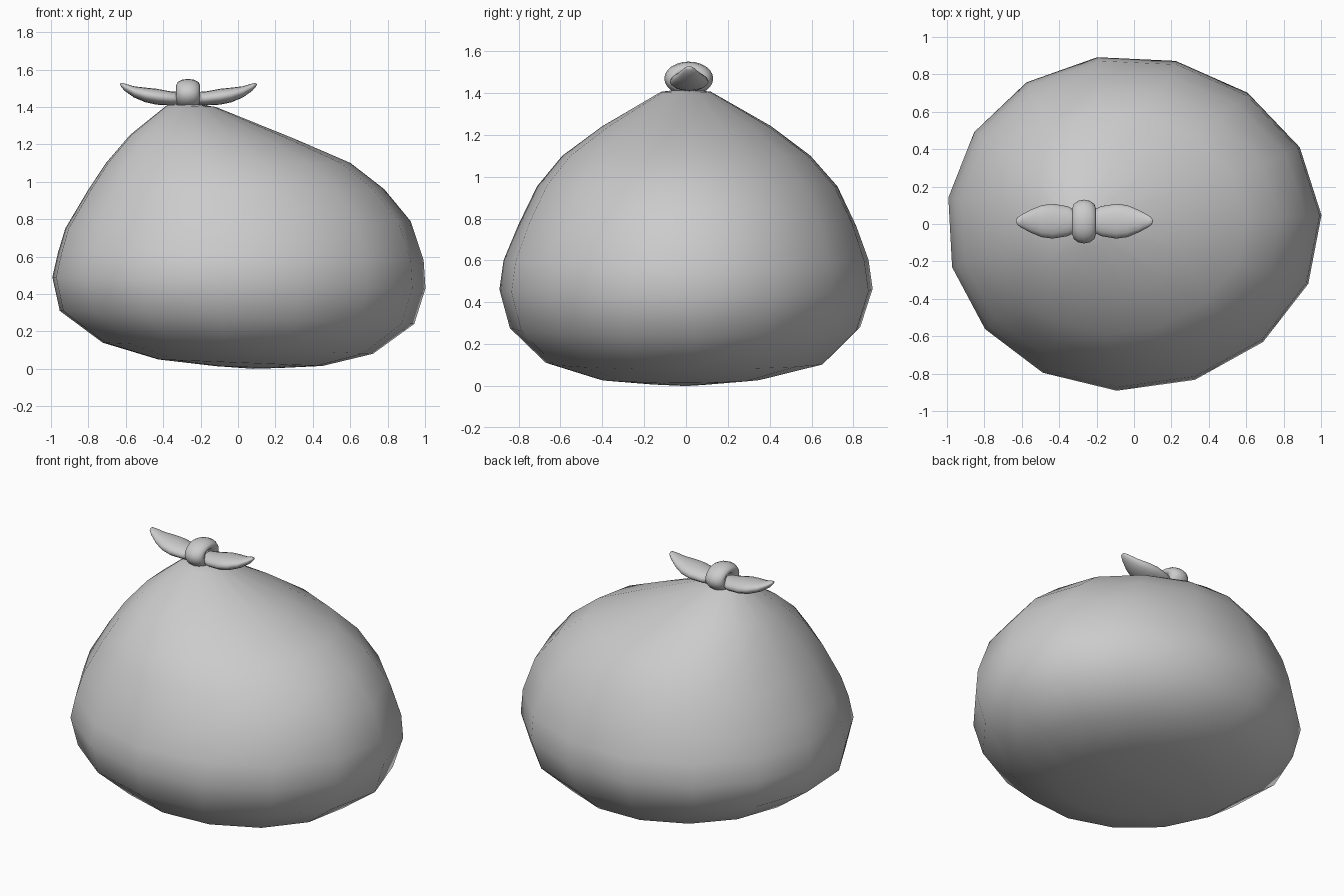
import bpy, bmesh, math

if "Cube" in bpy.data.objects:
    bpy.data.objects.remove(bpy.data.objects["Cube"])

TIE_X = -0.265


def loft(name, rings, start, end):
    """Skin a list of point rings, closing both ends with a fan to a point."""
    bm = bmesh.new()
    loops = [[bm.verts.new(p) for p in r] for r in rings]
    n = len(loops[0])
    for a, b in zip(loops, loops[1:]):
        for i in range(n):
            j = (i + 1) % n
            bm.faces.new((a[i], a[j], b[j], b[i]))
    for loop, tip in ((loops[0], start), (loops[-1], end)):
        c = bm.verts.new(tip)
        for i in range(n):
            bm.faces.new((loop[i], loop[(i + 1) % n], c))
    bmesh.ops.recalc_face_normals(bm, faces=bm.faces)
    for f in bm.faces:
        f.smooth = True
    me = bpy.data.meshes.new(name)
    bm.to_mesh(me)
    bm.free()
    ob = bpy.data.objects.new(name, me)
    bpy.context.collection.objects.link(ob)
    return ob


# Sack body: tilted rings
# (left x, left z, right x, right z, front y, back y, x shift of the front and back)
profile = [
    (-0.12, 0.014, 0.22, 0.004, -0.17, 0.12, 0.0),
    (-0.43, 0.05, 0.45, 0.015, -0.42, 0.36, 0.0),
    (-0.73, 0.14, 0.72, 0.08, -0.67, 0.67, -0.02),
    (-0.96, 0.31, 0.94, 0.24, -0.84, 0.84, -0.035),
    (-1.00, 0.49, 1.00, 0.43, -0.89, 0.90, -0.04),
    (-0.97, 0.62, 0.99, 0.58, -0.87, 0.88, -0.04),
    (-0.93, 0.75, 0.92, 0.79, -0.80, 0.82, -0.05),
    (-0.81, 0.95, 0.78, 0.96, -0.71, 0.73, -0.06),
    (-0.71, 1.10, 0.60, 1.10, -0.59, 0.60, -0.06),
    (-0.58, 1.25, 0.30, 1.23, -0.40, 0.41, -0.05),
    (-0.38, 1.41, -0.12, 1.40, -0.12, 0.12, 0.0),
]
SIDES = 15
body = []
for xl, zl, xr, zr, yf, yb, shift in profile:
    ring = []
    for i in range(SIDES):
        a = math.radians(3) + math.tau * i / SIDES
        t = 0.5 + 0.5 * math.cos(a) * 1.004
        s = math.sin(a) * 1.003
        ring.append((xl + (xr - xl) * t + shift * s * s,
                     s * (yb if s > 0 else -yf),
                     zl + (zr - zl) * t))
    body.append(ring)
loft("sack_body", body, (0.08, 0, 0.0), (TIE_X, 0, 1.42))

# Pointed cloth ends: (distance from knot, half width, low z, high z)
end_profile = [
    (0.04, 0.055, 1.410, 1.480),
    (0.09, 0.080, 1.408, 1.482),
    (0.17, 0.093, 1.412, 1.497),
    (0.23, 0.085, 1.425, 1.503),
    (0.29, 0.060, 1.450, 1.510),
    (0.34, 0.033, 1.485, 1.525),
    (0.36, 0.018, 1.507, 1.529),
]
for side, label in ((-1, "left"), (1, "right")):
    rings = []
    for d, w, lo, hi in end_profile:
        rings.append([(TIE_X + side * d,
                       0.015 + w * math.cos(math.tau * i / 16),
                       (lo + hi) / 2 + (hi - lo) / 2 * math.sin(math.tau * i / 16))
                      for i in range(16)])
    loft("cloth_end_" + label, rings, (TIE_X, 0.015, 1.445), (TIE_X + side * 0.367, 0.015, 1.522))

# Knot wrapped around the cloth ends
bpy.ops.mesh.primitive_torus_add(major_segments=24, minor_segments=12, major_radius=0.07,
                                 minor_radius=0.047, location=(TIE_X - 0.002, 0.013, 1.469),
                                 rotation=(0, math.pi / 2, 0))
knot = bpy.context.object
knot.name = "knot"
knot.scale = (0.69, 1.0, 1.35)
bpy.ops.object.shade_smooth()
